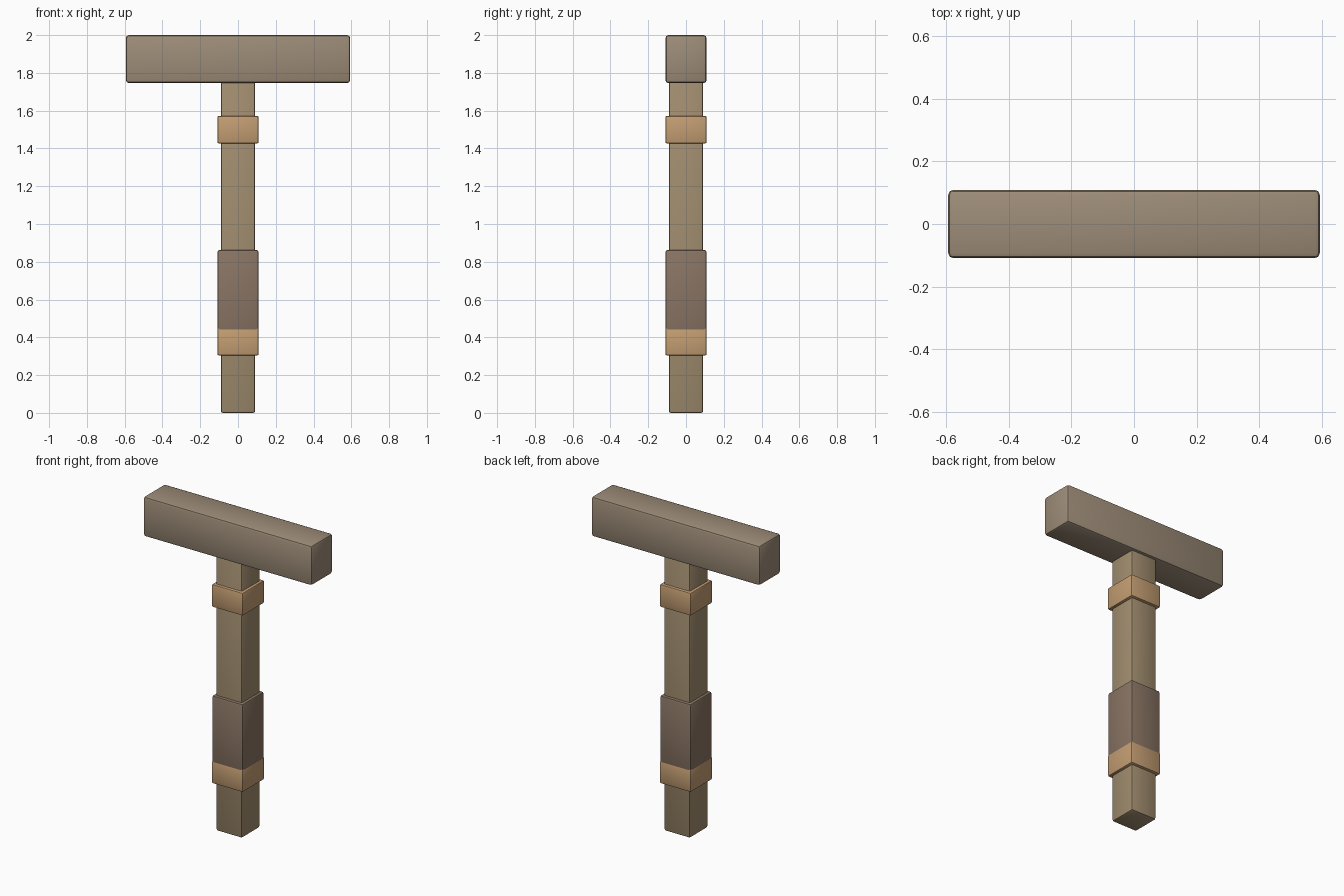
import bpy

if "Cube" in bpy.data.objects:
    bpy.data.objects.remove(bpy.data.objects["Cube"])


def material(name, rgb):
    m = bpy.data.materials.new(name)
    m.diffuse_color = (*rgb, 1)
    m.use_nodes = True
    m.node_tree.nodes["Principled BSDF"].inputs["Base Color"].default_value = m.diffuse_color
    return m


def block(name, half_x, half_y, z0, z1, mat, bevel):
    """Rounded-edge box spanning z0..z1, centred on the z axis."""
    bpy.ops.mesh.primitive_cube_add(size=1, location=(0, 0, (z0 + z1) / 2))
    ob = bpy.context.object
    ob.name = name
    ob.scale = (half_x * 2, half_y * 2, z1 - z0)
    bpy.ops.object.transform_apply(location=False, rotation=False, scale=True)
    ob.data.materials.append(mat)
    mod = ob.modifiers.new("rounded_edges", 'BEVEL')
    mod.width = bevel
    mod.segments = 2
    bpy.ops.object.modifier_apply(modifier=mod.name)
    bpy.ops.object.shade_smooth_by_angle()
    return ob


stone = material("head_stone", (0.34, 0.265, 0.19))
wood = material("handle_wood", (0.36, 0.27, 0.16))
leather = material("grip_leather", (0.25, 0.175, 0.125))
band = material("band_tan", (0.55, 0.34, 0.17))

# Hammer head and square shaft
block("hammer_head", 0.594, 0.109, 1.746, 2.0, stone, 0.016)
block("handle", 0.091, 0.091, 0.0, 1.77, wood, 0.01)

# Grip wrap, its foot tucked inside the lower band
block("grip", 0.109, 0.109, 0.36, 0.863, leather, 0.012)

# Two matching bands around the shaft
for name, z in (("lower_band", 0.304), ("upper_band", 1.427)):
    block(name, 0.1095, 0.1095, z, z + 0.145, band, 0.008)
